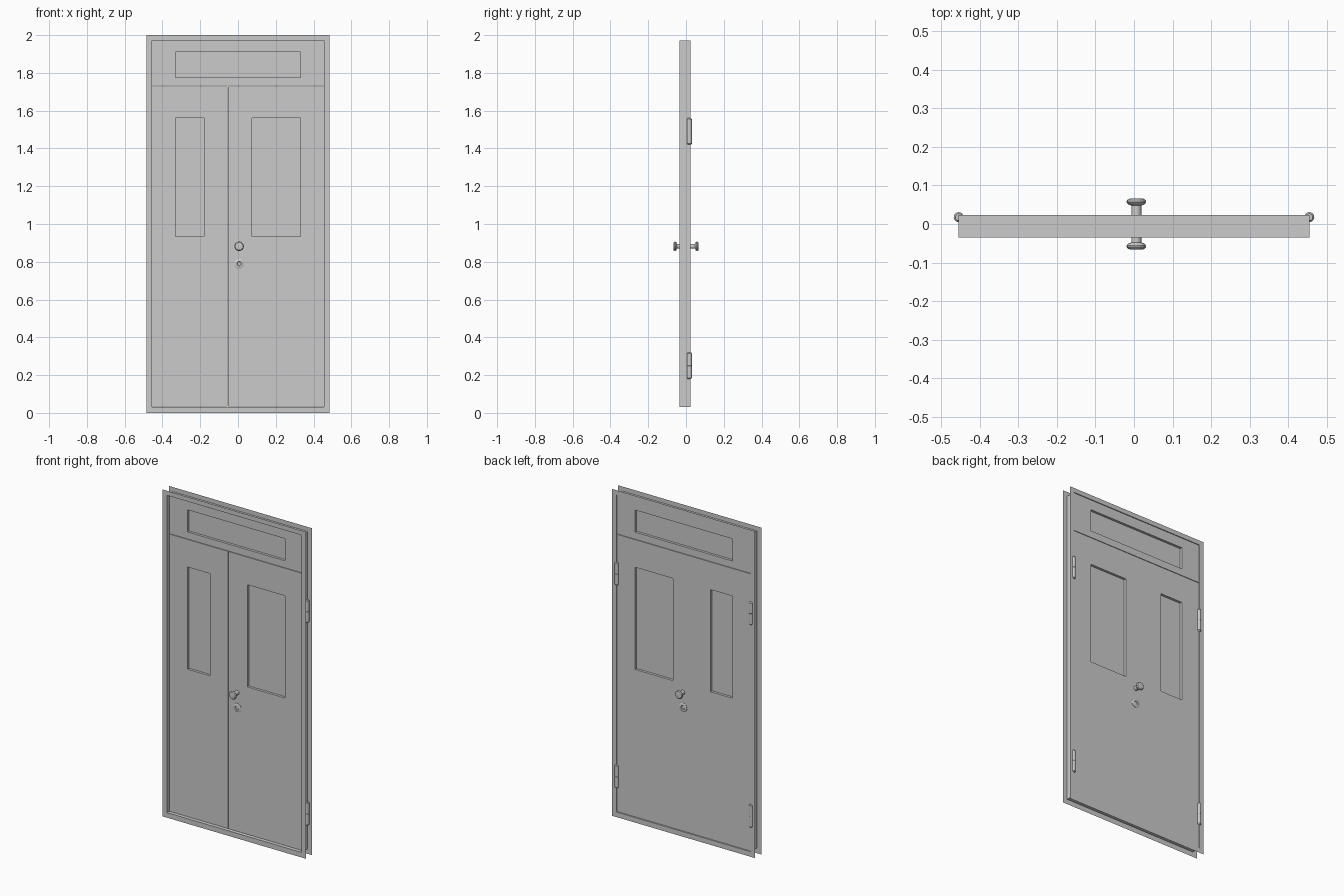
import bpy, bmesh, math
from mathutils import Matrix

if "Cube" in bpy.data.objects:
    bpy.data.objects.remove(bpy.data.objects["Cube"])


def finish(name, bm, smooth=False):
    bmesh.ops.recalc_face_normals(bm, faces=bm.faces)
    me = bpy.data.meshes.new(name)
    bm.to_mesh(me)
    bm.free()
    ob = bpy.data.objects.new(name, me)
    bpy.context.collection.objects.link(ob)
    if smooth:
        bpy.ops.object.select_all(action='DESELECT')
        ob.select_set(True)
        bpy.context.view_layer.objects.active = ob
        bpy.ops.object.shade_smooth_by_angle(angle=math.radians(35))
    return ob


def rect_loops(name, loops, closed):
    """Bridge rectangles given as ((x0, x1, z0, z1), y)."""
    bm = bmesh.new()
    rings = [[bm.verts.new((x, y, z)) for x, z in ((a, c), (b, c), (b, d), (a, d))]
             for (a, b, c, d), y in loops]
    pairs = list(zip(rings, rings[1:] + rings[:1]))
    for p, q in pairs if closed else pairs[:-1]:
        for i in range(4):
            j = (i + 1) % 4
            bm.faces.new((p[i], p[j], q[j], q[i]))
    return finish(name, bm)


def lathe(name, profile, loc, axis='Z', flip=False, steps=20):
    """Revolve (radius, height) points; axis Y points to the back, flip to the front."""
    bm = bmesh.new()
    vs = [bm.verts.new((r, 0, h)) for r, h in profile]
    es = [bm.edges.new(p) for p in zip(vs, vs[1:])]
    bmesh.ops.spin(bm, geom=vs + es, cent=(0, 0, 0), axis=(0, 0, 1),
                   angle=2 * math.pi, steps=steps)
    bmesh.ops.remove_doubles(bm, verts=bm.verts, dist=1e-5)
    rot = Matrix.Identity(4)
    if axis == 'Y':
        rot = Matrix.Rotation(math.radians(90 if flip else -90), 4, 'X')
    bm.transform(Matrix.Translation(loc) @ rot)
    return finish(name, bm, True)


FRONT, BACK = -0.035, 0.024      # frame sheet
D0, D1 = -0.016, 0.02            # door thickness
OUT = (-0.485, 0.485, 0, 2)
OPEN = (-0.455, 0.455, 0.031, 1.972)

# sheet frame: front flange, reveal, back flange
rect_loops("door_frame", [(OUT, FRONT), (OPEN, FRONT), (OPEN, BACK), (OUT, BACK)], False)

# leaves and transom with their recessed windows
panels = {
    "left_leaf": ((-0.454, -0.056, 0.033, 1.729), (-0.33, -0.18, 0.935, 1.56)),
    "right_leaf": ((-0.054, 0.454, 0.033, 1.729), (0.075, 0.33, 0.935, 1.56)),
    "transom": ((-0.454, 0.454, 1.732, 1.971), (-0.33, 0.33, 1.775, 1.91)),
}
for name, (o, h) in panels.items():
    rect_loops(name, [(o, D0), (h, D0), (h, D1), (o, D1)], True)
    g0, g1 = -0.001, 0.005
    mid = (h[0] + 0.04, h[1] - 0.04, h[2] + 0.04, h[3] - 0.04)
    bm = bmesh.new()
    bmesh.ops.create_cube(bm, size=1)
    bm.transform(Matrix.Translation(((h[0] + h[1]) / 2, (g0 + g1) / 2, (h[2] + h[3]) / 2))
                 @ Matrix.Diagonal((h[1] - h[0], g1 - g0, h[3] - h[2], 1)))
    finish(name + "_window", bm)

# knobs and lock roses on both sides
for side, y, flip, length in (("front", D0, True, 0.05), ("back", D1, False, 0.046)):
    e = length
    lathe(side + "_knob",
          [(0.013, -0.004), (0.013, e - 0.018), (0.021, e - 0.015), (0.025, e - 0.01),
           (0.025, e - 0.006), (0.021, e - 0.001), (0.016, e), (0, e)],
          (0.006, y, 0.882), 'Y', flip)
    lathe(side + "_lock_rose",
          [(0.027, -0.002), (0.027, 0.002), (0.024, 0.004), (0.012, 0.004),
           (0.010, 0.002), (0, 0.002)],
          (0.006, y, 0.79), 'Y', flip)

# hinges: two knuckles each
knuckle = [(0, 0), (0.009, 0), (0.013, 0.005), (0.013, 0.069), (0.012, 0.07), (0, 0.07)]
for sx, side in ((-1, "left"), (1, "right")):
    for z, level in ((0.25, "lower"), (1.49, "upper")):
        for f in (-1, 1):
            pts = [(r, f * (0.07 - h)) for r, h in knuckle]
            lathe(f"{side}_{level}_hinge", pts, (sx * 0.455, 0.018, z), steps=16)
